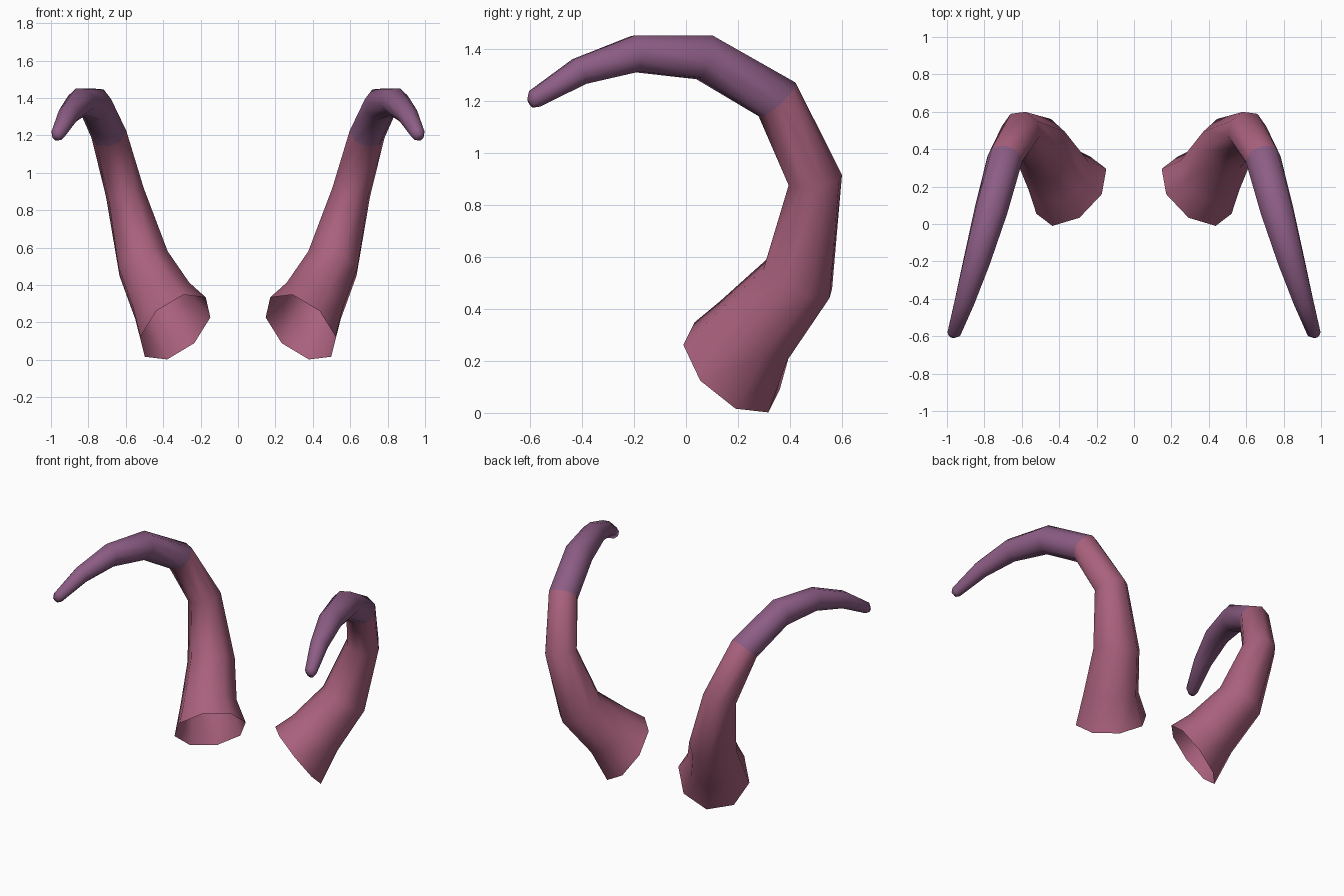
import bpy, bmesh, math
from mathutils import Vector

if "Cube" in bpy.data.objects:
    bpy.data.objects.remove(bpy.data.objects["Cube"])

SIDES = 8
SEAM = 4          # ring where the colour changes

# centre line of the right horn: x, y, z, radius
RINGS = [
    (0.335, 0.175, 0.175, 0.228),
    (0.405, 0.260, 0.315, 0.178),
    (0.505, 0.430, 0.515, 0.150),
    (0.605, 0.497, 0.895, 0.107),
    (0.690, 0.350, 1.205, 0.096),
    (0.765, 0.070, 1.367, 0.092),
    (0.840, -0.195, 1.380, 0.076),
    (0.905, -0.410, 1.312, 0.057),
    (0.962, -0.582, 1.207, 0.038),
    (0.972, -0.598, 1.190, 0.021),
]


def material(name, colour):
    m = bpy.data.materials.new(name)
    m.diffuse_color = (*colour, 1.0)
    m.use_nodes = True
    m.node_tree.nodes["Principled BSDF"].inputs["Base Color"].default_value = m.diffuse_color
    return m


pink = material("horn pink", (0.40, 0.12, 0.205))
purple = material("horn purple", (0.265, 0.11, 0.235))


def horn(name, sign):
    pts = [Vector(r[:3]) for r in RINGS]
    dirs = [(b - a).normalized() for a, b in zip(pts, pts[1:])]
    bm = bmesh.new()
    rings = []
    u = Vector((-0.045, -0.145, 0.175))
    for i, p in enumerate(pts):
        # each ring lies on the bisecting plane of its two segments
        if i == 0:
            n = Vector((0.54, 0.58, 0.61)).normalized()
        elif i >= len(pts) - 2:
            n = dirs[-2]
        else:
            n = (dirs[i - 1] + dirs[i]).normalized()
        u = (u - n * u.dot(n)).normalized()
        v = n.cross(u)
        ring = []
        for k in range(SIDES):
            a = 2 * math.pi * k / SIDES
            q = p + (u * math.cos(a) + v * math.sin(a)) * RINGS[i][3]
            ring.append(bm.verts.new((q.x * sign, q.y, q.z)))
        rings.append(ring)

    def face(verts, mat):
        f = bm.faces.new(verts if sign > 0 else verts[::-1])
        f.material_index = mat
        f.smooth = True

    # tube wall, open at the base
    for i in range(len(rings) - 1):
        a, b = rings[i], rings[i + 1]
        for k in range(SIDES):
            j = (k + 1) % SIDES
            face([a[k], a[j], b[j], b[k]], 0 if i < SEAM else 1)
    # tip cap
    face(rings[-1], 1)

    me = bpy.data.meshes.new(name)
    bm.to_mesh(me)
    bm.free()
    me.materials.append(pink)
    me.materials.append(purple)
    bpy.context.collection.objects.link(bpy.data.objects.new(name, me))


horn("right_horn", 1)
horn("left_horn", -1)
